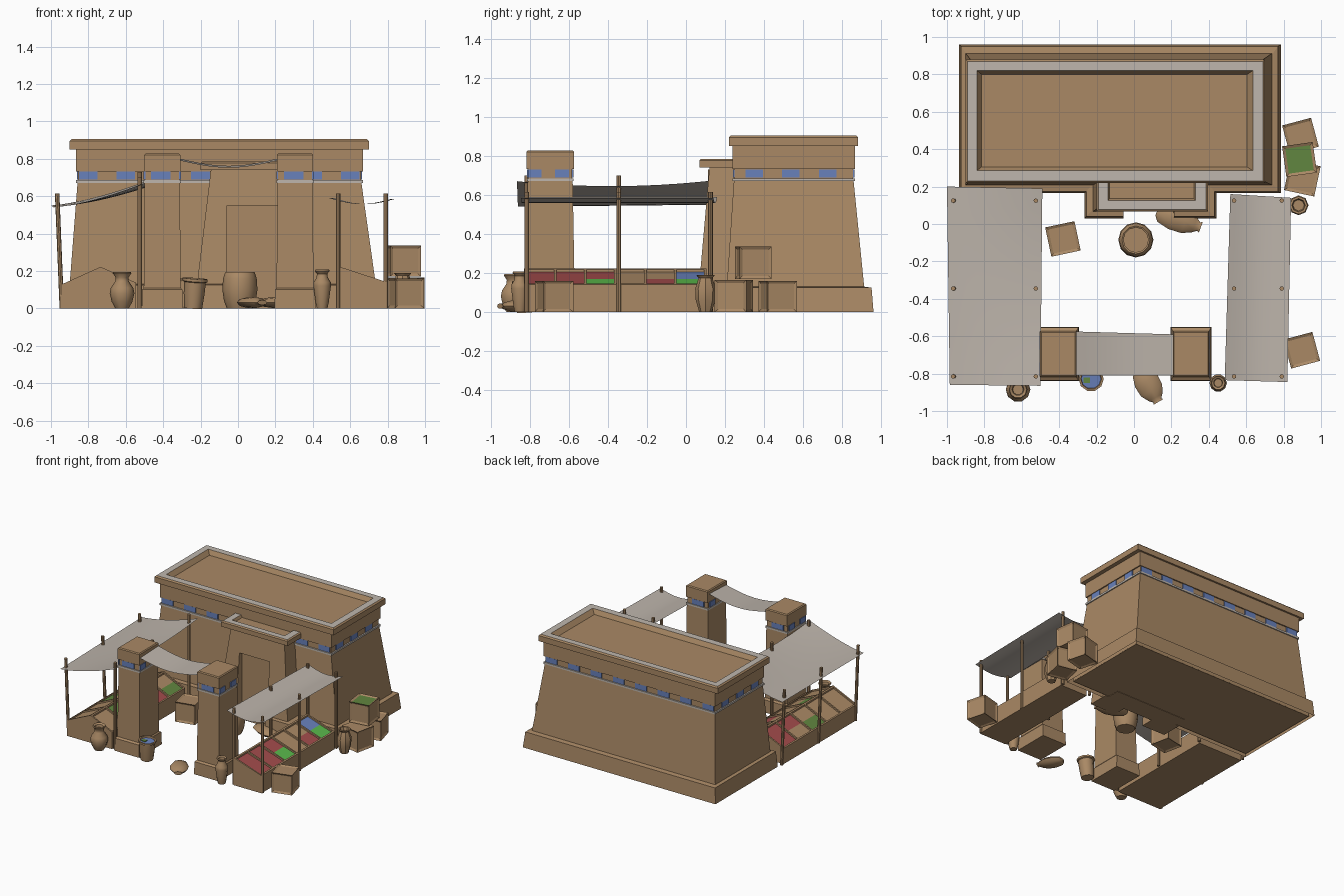
import bpy, bmesh, math
from mathutils import Vector

if "Cube" in bpy.data.objects:
    bpy.data.objects.remove(bpy.data.objects["Cube"])

def material(name, r, g, b):
    m = bpy.data.materials.new(name)
    m.diffuse_color = (r, g, b, 1)
    m.use_nodes = True
    m.node_tree.nodes["Principled BSDF"].inputs["Base Color"].default_value = m.diffuse_color
    return m

SAND = material("sandstone", 0.40, 0.25, 0.13)
CLOTH = material("linen cloth", 0.50, 0.45, 0.40)
WHITE = material("pale plaster", 0.52, 0.47, 0.42)
BLUE = material("blue tile", 0.14, 0.22, 0.50)
GREEN = material("dark green", 0.12, 0.24, 0.05)
LIME = material("bright green", 0.10, 0.48, 0.07)
RED = material("red goods", 0.36, 0.07, 0.07)

def make(name, bm, mats, recalc=True, smooth=False):
    if recalc:
        bmesh.ops.recalc_face_normals(bm, faces=bm.faces)
    me = bpy.data.meshes.new(name)
    bm.to_mesh(me)
    bm.free()
    for m in mats:
        me.materials.append(m)
    ob = bpy.data.objects.new(name, me)
    bpy.context.collection.objects.link(ob)
    if smooth:
        bpy.ops.object.select_all(action='DESELECT')
        ob.select_set(True)
        bpy.context.view_layer.objects.active = ob
        bpy.ops.object.shade_smooth_by_angle(angle=math.radians(40))
    return ob

def rings(name, loops, mats=(SAND,), seg=None, cap_mat=0, bottom=True, smooth=False):
    """Skin a stack of point loops; seg maps a segment number to a material slot."""
    bm = bmesh.new()
    vs = [[bm.verts.new(p) for p in loop] for loop in loops]
    n = len(vs[0])
    for k in range(len(vs) - 1):
        for i in range(n):
            j = (i + 1) % n
            f = bm.faces.new((vs[k][i], vs[k][j], vs[k + 1][j], vs[k + 1][i]))
            f.material_index = (seg or {}).get(k, 0)
    if bottom:
        bm.faces.new(vs[0][::-1])
    bm.faces.new(vs[-1]).material_index = cap_mat
    return make(name, bm, mats, smooth=smooth)

def loft(name, rects, mats=(SAND,), **kw):
    return rings(name, [[(a, c, z), (b, c, z), (b, d, z), (a, d, z)] for a, b, c, d, z in rects], mats, **kw)

def box(name, a, b, c, d, z0, z1, mat=SAND):
    return loft(name, [(a, b, c, d, z0), (a, b, c, d, z1)], (mat,))

def lathe(name, x, y, profile, n=10, mats=(SAND,), **kw):
    ob = rings(name, [[(r * math.cos(2 * math.pi * i / n), r * math.sin(2 * math.pi * i / n), z)
                       for i in range(n)] for r, z in profile], mats, smooth=True, **kw)
    ob.location = (x, y, 0)
    return ob

# Main hall: battered walls, frieze band, cornice, pale parapet, sunken roof
loft("main_hall", [(-.91, .755, .2, .925, 0), (-.858, .66, .245, .858, .67),
                   (-.866, .668, .237, .866, .67), (-.866, .668, .237, .866, .685),
                   (-.855, .657, .248, .855, .685), (-.855, .657, .248, .855, .733),
                   (-.865, .667, .238, .865, .733), (-.865, .667, .238, .865, .85),
                   (-.90, .70, .22, .88, .85), (-.90, .70, .22, .88, .895),
                   (-.89, .69, .23, .87, .905), (-.84, .635, .285, .82, .905),
                   (-.815, .605, .305, .80, .87)],
     (SAND, WHITE), seg={1: 1, 2: 1, 3: 1, 10: 1}, bottom=False)
loft("main_plinth", [(-.935, .785, .165, .96, 0), (-.925, .77, .175, .95, .125), (-.9, .745, .21, .915, .13)],
     bottom=False)
bm = bmesh.new()
bm.faces.new([bm.verts.new(p) for p in ((-.91, .2, .003), (.755, .2, .003), (.755, .925, .003), (-.91, .925, .003))])
make("hall_floor", bm, (SAND,), recalc=False)

# Blue frieze tiles on the hall
for i in range(8):
    x = -.80 + .2 * i
    box("frieze_tile", x - .05, x + .05, .241, .25, .688, .731, BLUE)
    box("frieze_tile", x - .05, x + .05, .853, .862, .688, .731, BLUE)
for y in (.35, .537, .725):
    box("frieze_tile", .655, .664, y - .045, y + .045, .688, .731, BLUE)
    box("frieze_tile", -.862, -.853, y - .045, y + .045, .688, .731, BLUE)

# Entrance portal with recessed doorway
portal = loft("portal", [(-.235, .41, .055, .3, 0), (-.145, .33, .12, .3, .74),
                         (-.20, .395, .068, .3, .74), (-.20, .395, .068, .3, .777),
                         (-.19, .385, .078, .3, .785), (-.14, .33, .125, .29, .785),
                         (-.13, .32, .135, .28, .765)], (SAND, WHITE), seg={4: 1})
cutter = box("door_cutter", -.06, .21, -.1, .135, -.1, .55)
mod = portal.modifiers.new("door", 'BOOLEAN')
mod.operation = 'DIFFERENCE'
mod.object = cutter
bpy.context.view_layer.objects.active = portal
bpy.ops.object.modifier_apply(modifier="door")
bpy.data.objects.remove(cutter)
loft("portal_plinth", [(-.265, -.055, .03, .2, 0), (-.255, -.055, .04, .2, .125), (-.225, -.055, .07, .2, .13)])
loft("portal_plinth", [(.215, .44, .03, .2, 0), (.215, .43, .04, .2, .125), (.215, .40, .07, .2, .13)])

# Gate pillars
for cx in (-.405, .305):
    def rect(hx, hy, z):
        return (cx - hx, cx + hx, -.695 - hy, -.695 + hy, z)
    loft("gate_pillar", [rect(.11, .145, 0), rect(.107, .142, .10), rect(.099, .125, .11), rect(.094, .115, .67),
                         rect(.099, .12, .67), rect(.099, .12, .685), rect(.092, .112, .685),
                         rect(.092, .112, .733), rect(.097, .122, .733), rect(.097, .122, .82),
                         rect(.09, .115, .827)], (SAND, WHITE), seg={3: 1, 4: 1, 5: 1})
    for s in (-1, 1):
        y, x = -.695 + s * .115, cx + s * .095
        box("pillar_tile", cx - .06, cx + .045, y - .0045, y + .0045, .688, .731, BLUE)
        for ty in (-.78, -.64):
            box("pillar_tile", x - .0045, x + .0045, ty - .03, ty + .04, .688, .731, BLUE)

# Sagging cloths: corners front-left, front-right, back-right, back-left
def cloth(name, corners, height, n=10):
    a, b, c, d = [Vector(p) for p in corners]
    bm = bmesh.new()
    grid = []
    for j in range(n + 1):
        v = j / n
        row = []
        for i in range(n + 1):
            u = i / n
            p = a.lerp(b, u).lerp(d.lerp(c, u), v)
            row.append(bm.verts.new((p.x, p.y, height(u, v))))
        grid.append(row)
    for j in range(n):
        for i in range(n):
            bm.faces.new((grid[j][i], grid[j][i + 1], grid[j + 1][i + 1], grid[j + 1][i]))
    make(name, bm, (CLOTH,), recalc=False, smooth=True)

cloth("gate_cloth", [(-.31, -.81), (.21, -.81), (.21, -.59), (-.31, -.575)],
      lambda u, v: .79 - .038 * math.sin(math.pi * u) + .01 * v)
cloth("left_awning", [(-.985, -.86), (-.50, -.865), (-.49, .19), (-1, .2)],
      lambda u, v: .54 + .10 * u ** 1.6 + .03 * u * (2 * v - 1) ** 2 + .01 * v)
cloth("right_awning", [(.485, -.835), (.82, -.845), (.84, .14), (.515, .16)],
      lambda u, v: .59 - .03 * math.sin(math.pi * u) - .005 * u)

# Awning poles
def pole(x, y, top, lean=0):
    rings("awning_pole", [[(cx + .012 * math.cos(k * math.pi / 4), y + .012 * math.sin(k * math.pi / 4), z)
                           for k in range(8)] for cx, z in ((x + lean, 0), (x, top))])

for y in (.125, -.345, -.815):
    pole(-.967, y, .615, .025)
    pole(-.525, y, .70 + (.03 if y > 0 else 0))
    pole(.535, y, .615)
    pole(.79, y, .615)

# Market stalls: prism body, rails, dividers and trays of goods on each slope
def extrude(name, prof, y0, y1, mat=SAND):
    return rings(name, [[(x, y, z) for x, z in prof] for y in (y0, y1)], (mat,))

def slope_box(name, lo, hi, t0, t1, y0, y1, h, mat=SAND):
    lo, hi = Vector(lo), Vector(hi)
    p, q = lo.lerp(hi, t0), lo.lerp(hi, t1)
    up = Vector((0, h))
    extrude(name, [p, q, q + up, p + up], y0, y1, mat)

def display(lo, hi, goods, y0=-.83, y1=.105):
    for t in (0, .95):
        slope_box("stall_rail", lo, hi, t, t + .05, y0, y1, .022)
    n = len(goods)
    step = (y1 - y0 - .012) / n
    for i in range(n + 1):
        slope_box("stall_divider", lo, hi, 0, 1, y0 + i * step, y0 + i * step + .012, .022)
    for i, (low, high) in enumerate(goods):
        a, b = y0 + i * step + .012, y0 + (i + 1) * step
        slope_box("goods_tray", lo, hi, .05, .5, a, b, .009, low)
        slope_box("goods_tray", lo, hi, .5, .95, a, b, .009, high)

extrude("right_stall", [(.545, 0), (.79, 0), (.79, .12), (.545, .2)], -.83, .105)
display((.79, .12), (.545, .2), [(RED, RED), (RED, RED), (LIME, RED), (SAND, SAND), (RED, SAND), (LIME, BLUE)])
extrude("left_stall", [(-.945, 0), (-.545, 0), (-.545, .115), (-.735, .2), (-.945, .105)], -.83, .105)
display((-.945, .105), (-.735, .2), [(SAND, SAND), (SAND, SAND), (GREEN, SAND), (SAND, RED), (RED, RED)])
display((-.545, .115), (-.735, .2), [(SAND, SAND), (SAND, GREEN), (SAND, SAND), (RED, SAND), (GREEN, SAND)])

# Crates with inset panels
def crate(x, y, z, rot, s=.16, top=SAND):
    bm = bmesh.new()
    bmesh.ops.create_cube(bm, size=s)
    faces = bm.faces[:]
    bmesh.ops.recalc_face_normals(bm, faces=faces)
    bmesh.ops.inset_individual(bm, faces=faces, thickness=s * .13, depth=-.008)
    bm.normal_update()
    for f in bm.faces:
        f.material_index = int(f.normal.z > .9)
    ob = make("crate", bm, (SAND, top), recalc=False)
    ob.location = (x, y, z + s / 2)
    ob.rotation_euler.z = math.radians(rot)

crate(.89, .47, 0, 15)
crate(.9, .245, 0, -12, .165)
crate(.885, .345, .17, 8, .165, GREEN)
crate(.897, -.675, 0, 15)
crate(-.38, -.08, 0, 12)

# Pots
lathe("storage_jar", .01, -.085, [(.07, 0), (.085, .04), (.094, .1), (.09, .16), (.08, .19), (.075, .195),
                                  (.066, .19), (.066, .17)], 12)
lathe("tall_jar", .88, .1, [(.032, 0), (.05, .06), (.053, .12), (.04, .16), (.036, .175), (.048, .19),
                            (.036, .19), (.03, .165)], 8)
lathe("amphora", .45, -.85, [(.028, 0), (.035, .03), (.047, .12), (.046, .14), (.03, .165), (.028, .185),
                             (.04, .2), (.036, .207), (.024, .2), (.022, .18)])
lathe("vase", -.62, -.885, [(.036, 0), (.055, .035), (.066, .08), (.06, .11), (.036, .145), (.034, .165),
                            (.05, .188), (.046, .195), (.032, .185), (.028, .165)])
basket = lathe("basket", -.24, -.82, [(.048, 0), (.056, .08), (.058, .14), (.067, .145), (.067, .16), (.056, .16),
                                      (.053, .148)], 10, (SAND, BLUE), cap_mat=1)
basket.rotation_euler = (math.radians(3), math.radians(4), 0)
box("basket_greens", -.27, -.235, -.85, -.82, .14, .153, GREEN)

# Lying sacks
for x, y, rot, length in ((.08, -.865, -60, .2), (.24, .025, -20, .25)):
    prof = ((-.5, .35), (-.42, .75), (-.15, 1), (.15, .95), (.36, .6), (.45, .35), (.5, .45))
    ob = rings("sack", [[(t * length, .068 * r * math.cos(k * math.pi / 4),
                          .031 + .031 * r * math.sin(k * math.pi / 4)) for k in range(8)] for t, r in prof],
               smooth=True)
    ob.location = (x, y, 0)
    ob.rotation_euler.z = math.radians(rot)
